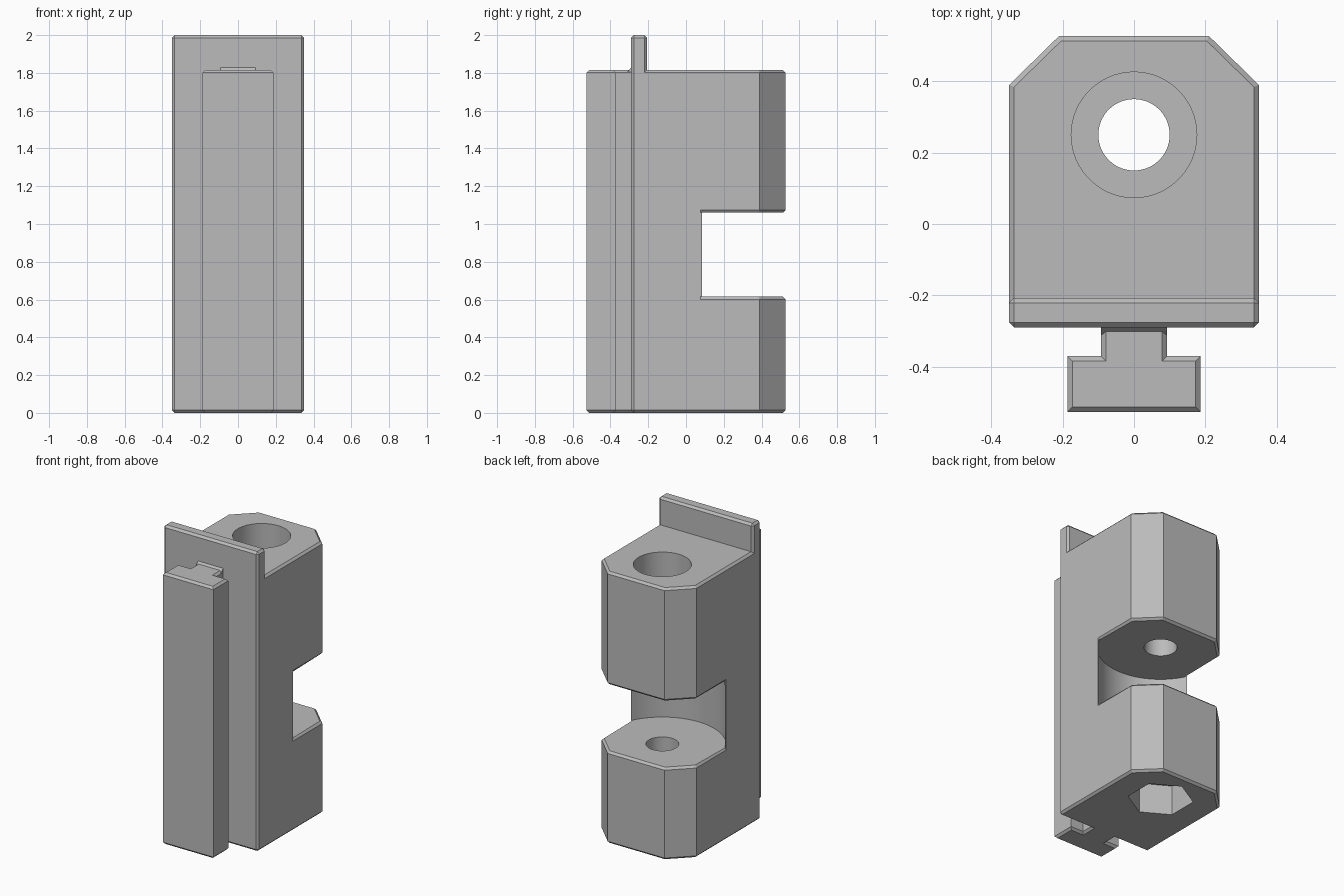
import bpy, bmesh, math

cube = bpy.data.objects.get("Cube")
if cube:
    bpy.data.objects.remove(cube, do_unlink=True)

grey = bpy.data.materials.new("plain grey")
grey.use_nodes = True
colour = (0.5, 0.5, 0.5, 1)
grey.diffuse_color = colour
grey.node_tree.nodes["Principled BSDF"].inputs["Base Color"].default_value = colour

CHAMFER = 0.014
TOP = 1.815
BOLT_Y = 0.25


def prism(name, outline, z0, z1):
    """Extrude a counter-clockwise outline from z0 to z1."""
    bm = bmesh.new()
    face = bm.faces.new([bm.verts.new((x, y, z0)) for x, y in outline])
    grown = bmesh.ops.extrude_face_region(bm, geom=[face])["geom"]
    verts = [g for g in grown if isinstance(g, bmesh.types.BMVert)]
    bmesh.ops.translate(bm, vec=(0, 0, z1 - z0), verts=verts)
    bmesh.ops.recalc_face_normals(bm, faces=bm.faces)
    mesh = bpy.data.meshes.new(name)
    bm.to_mesh(mesh)
    bm.free()
    mesh.materials.append(grey)
    obj = bpy.data.objects.new(name, mesh)
    bpy.context.collection.objects.link(obj)
    return obj


def arc(radius, start, end, steps):
    """Points on an arc around the bolt axis, angles in degrees."""
    angles = [math.radians(start + (end - start) * i / steps) for i in range(steps + 1)]
    return [(radius * math.cos(a), BOLT_Y + radius * math.sin(a)) for a in angles]


def cut(obj, cutter):
    """Subtract the cutter and discard it."""
    cutter.hide_render = True
    mod = obj.modifiers.new("cut", "BOOLEAN")
    mod.operation, mod.solver, mod.object = "DIFFERENCE", "EXACT", cutter
    bpy.context.view_layer.objects.active = obj
    bpy.ops.object.modifier_apply(modifier=mod.name)
    bpy.data.objects.remove(cutter, do_unlink=True)


def chamfer(obj, wanted):
    """Bevel the sharp outer edges that pass the test."""
    bm = bmesh.new()
    bm.from_mesh(obj.data)
    bmesh.ops.remove_doubles(bm, verts=bm.verts, dist=0.0001)
    edges = [e for e in bm.edges if e.is_manifold and e.is_convex
             and e.calc_face_angle() > math.radians(60) and wanted(e)]
    bmesh.ops.bevel(bm, geom=edges, offset=CHAMFER, offset_type="OFFSET",
                    segments=1, profile=0.5, affect="EDGES")
    bm.to_mesh(obj.data)
    bm.free()


def mirrored(half):
    """Complete a right-hand half outline, listed from front to back."""
    return half + [(-x, y) for x, y in reversed(half)]


def is_level(edge):
    a, b = edge.verts
    return abs(a.co.z - b.co.z) < 0.001


# Body with clipped back corners, leaving a thin lip above its top
body = prism("body", mirrored([(0.35, -0.29), (0.35, 0.39), (0.21, 0.527)]), 0, 2)
cut(body, prism("top_cutter", mirrored([(0.5, -0.207), (0.5, 0.8)]), TOP, 2.2)) 

# Thumb-wheel slot with a round inner wall
slot = [(-0.385, 0.8)] + arc(0.385, 180, 360, 64) + [(0.385, 0.8)]
cut(body, prism("slot_cutter", slot, 0.615, 1.06))
chamfer(body, lambda e: True)

# Bolt bore, head recess and hexagonal nut pocket
cut(body, prism("bore_cutter", arc(0.1, 0, 354, 59), -0.2, 2.2))
cut(body, prism("recess_cutter", arc(0.176, 0, 354, 59), TOP - 0.25, 2.2))
cut(body, prism("nut_cutter", arc(0.2, 30, 330, 5), -0.2, 0.2))

# T-shaped rail on the front
rail_half = [(0.187, -0.527), (0.187, -0.37), (0.093, -0.37), (0.093, -0.262)]
rail = prism("front_rail", mirrored(rail_half), 0, TOP)
chamfer(rail, is_level)

# Small sloped fillet where the rail top meets the body
fillet = prism("rail_fillet", [(-0.31, TOP - 0.01), (-0.28, TOP - 0.01),
                               (-0.28, TOP + 0.016), (-0.288, TOP + 0.016)], -0.093, 0.093)
for v in fillet.data.vertices:
    y, z, x = v.co
    v.co = (x, y, z)

for obj in (body, rail, fillet):
    bpy.ops.object.select_all(action="DESELECT")
    obj.select_set(True)
    bpy.context.view_layer.objects.active = obj
    bpy.ops.object.shade_smooth_by_angle(angle=math.radians(20))
